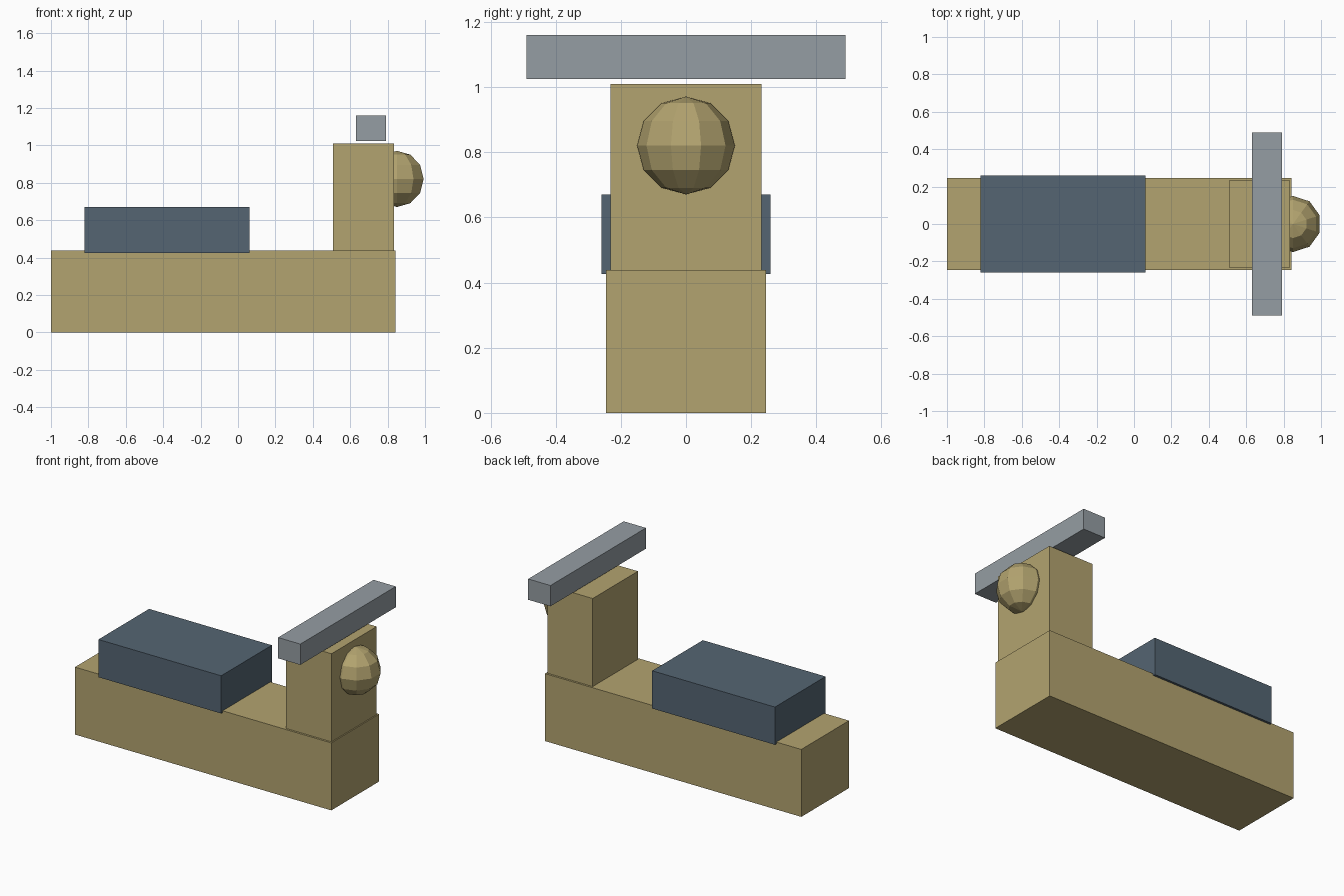
import bpy

if "Cube" in bpy.data.objects:
    bpy.data.objects.remove(bpy.data.objects["Cube"])


def material(name, rgb):
    mat = bpy.data.materials.new(name)
    mat.diffuse_color = (*rgb, 1.0)
    mat.use_nodes = True
    mat.node_tree.nodes["Principled BSDF"].inputs["Base Color"].default_value = mat.diffuse_color
    return mat


TAN = material("tan", (0.45, 0.37, 0.16))
SLATE = material("slate_blue", (0.089, 0.130, 0.170))
GREY = material("steel_grey", (0.30, 0.338, 0.366))


def box(name, x, y, z, mat):
    """Box from (min, max) extents on each axis."""
    spans = (x, y, z)
    bpy.ops.mesh.primitive_cube_add(size=1, location=[(a + b) / 2 for a, b in spans])
    obj = bpy.context.object
    obj.name = name
    obj.scale = [b - a for a, b in spans]
    bpy.ops.object.transform_apply(location=False, rotation=False, scale=True)
    obj.data.materials.append(mat)
    return obj


# Long base and the upright column at its right end
box("base", (-1.0, 0.842), (-0.245, 0.245), (0.0, 0.438), TAN)
box("column", (0.508, 0.834), (-0.232, 0.232), (0.43, 1.01), TAN)

# Slab lying over the base, slightly wider than it
box("slab", (-0.821, 0.061), (-0.26, 0.26), (0.426, 0.671), SLATE)

# Crossbar floating just above the column
box("crossbar", (0.631, 0.791), (-0.49, 0.49), (1.025, 1.16), GREY)

# Low-poly knob on the outer face of the column
bpy.ops.mesh.primitive_uv_sphere_add(segments=10, ring_count=6, radius=0.15,
                                     location=(0.85, 0.0, 0.821))
knob = bpy.context.object
knob.name = "knob"
knob.data.materials.append(TAN)
